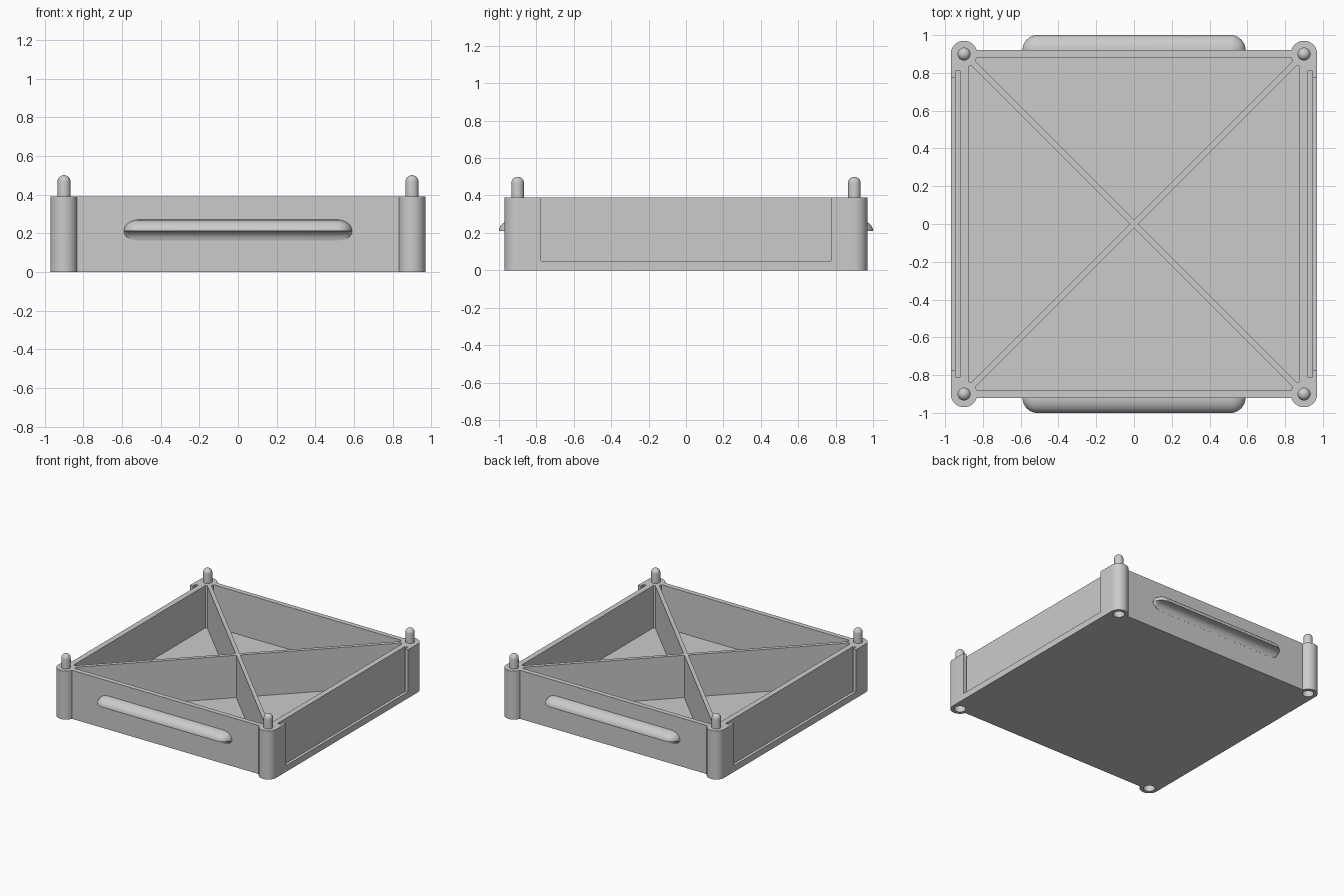
import bpy, bmesh
from math import pi, sin, cos, sqrt
from mathutils import Matrix

cube = bpy.data.objects.get("Cube")
if cube:
    bpy.data.objects.remove(cube, do_unlink=True)

grey = bpy.data.materials.new("plain grey")
grey.use_nodes = True
COLOUR = (0.6, 0.6, 0.6, 1)
grey.diffuse_color = COLOUR
grey.node_tree.nodes["Principled BSDF"].inputs["Base Color"].default_value = COLOUR

TOP, FLOOR, WALL_Y, POST = 0.39, 0.05, 0.92, 0.9


def make(name, bm):
    bmesh.ops.recalc_face_normals(bm, faces=bm.faces)
    mesh = bpy.data.meshes.new(name)
    bm.to_mesh(mesh)
    bm.free()
    mesh.materials.append(grey)
    obj = bpy.data.objects.new(name, mesh)
    bpy.context.collection.objects.link(obj)
    return obj


def box(name, x, y, z, turn=0):
    """Box from ranges (low, high), optionally turned about z."""
    bm = bmesh.new()
    bmesh.ops.create_cube(bm, size=1)
    for v in bm.verts:
        v.co = [r[0] + (c + 0.5) * (r[1] - r[0]) for c, r in zip(v.co, (x, y, z))]
    bm.transform(Matrix.Rotation(turn, 4, 'Z'))
    return make(name, bm)


def loft(name, rings):
    """Closed skin through rings of equal point count, capped at both ends."""
    bm = bmesh.new()
    loops = [[bm.verts.new(p) for p in ring] for ring in rings]
    n = len(loops[0])
    for a, b in zip(loops, loops[1:]):
        for i in range(n):
            j = (i + 1) % n
            bm.faces.new((a[i], a[j], b[j], b[i]))
    bm.faces.new(loops[0])
    bm.faces.new(loops[-1])
    return make(name, bm)


def turned(name, x, y, profile, sides=40):
    """Round part from (radius, height) pairs."""
    return loft(name, [[(x + r * cos(2 * pi * i / sides), y + r * sin(2 * pi * i / sides), z)
                        for i in range(sides)] for r, z in profile])


def combine(target, tool, operation):
    mod = target.modifiers.new(operation.lower(), 'BOOLEAN')
    mod.operation, mod.solver, mod.object = operation, 'EXACT', tool
    bpy.context.view_layer.objects.active = target
    bpy.ops.object.modifier_apply(modifier=mod.name)
    bpy.data.objects.remove(tool, do_unlink=True)


# Tray block with notched corners, hollowed
quarter = [(0.97, POST), (POST, POST), (POST, WALL_Y)]
outline = (quarter + [(-x, y) for x, y in reversed(quarter)]
           + [(-x, -y) for x, y in quarter] + [(x, -y) for x, y in reversed(quarter)])
tray = loft("tray", [[(x, y, z) for x, y in outline] for z in (0, TOP)])
combine(tray, box("cavity", (-0.875, 0.875), (-0.88, 0.88), (FLOOR, 0.6)), 'DIFFERENCE')

# Label slots: a groove behind an open window on each side
for s in (-1, 1):
    groove = sorted((s * 0.92, s * 0.945))
    window = sorted((s * 0.935, s * 1.05))
    combine(tray, box("groove", groove, (-0.81, 0.81), (0.03, 0.6)), 'DIFFERENCE')
    combine(tray, box("window", window, (-0.775, 0.775), (0.05, 0.6)), 'DIFFERENCE')

# Crossed dividers
for turn in (pi / 4, -pi / 4):
    combine(tray, box("divider", (-1.25, 1.25), (-0.015, 0.015), (0.03, TOP), turn), 'UNION')

# Corner posts with sockets beneath and stacking pegs on top
corners = [(x, y) for x in (-POST, POST) for y in (-POST, POST)]
for x, y in corners:
    combine(tray, turned("post", x, y, [(0.07, 0), (0.07, TOP)]), 'UNION')
for x, y in corners:
    combine(tray, turned("socket", x, y, [(0.042, -0.1), (0.042, 0.12)]), 'DIFFERENCE')
dome = [(0.034 * cos(a), 0.466 + 0.034 * sin(a)) for a in [pi / 2 * k / 8 for k in range(8)]]
parts = [tray]
for x, y in corners:
    parts.append(turned("stacking_peg", x, y, [(0.034, TOP - 0.01)] + dome + [(0.002, 0.5)]))


# Grip ledges: domed above, flat lip and concave fillet below
def ledge_ring(s, z, half, depth):
    """Flat-backed outline with both outer corners rounded by the depth."""
    pts = [(half, WALL_Y - 0.01)]
    for side in (1, -1):
        arc = [pi / 2 * k / 10 for k in range(11)]
        arc_pts = [(side * (half - depth * (1 - cos(a))), WALL_Y + depth * sin(a)) for a in arc]
        pts += arc_pts[::side]
    pts.append((-half, WALL_Y - 0.01))
    return [(x, s * y, z) for x, y in pts]


quarter_turn = [pi / 2 * k / 10 for k in range(11)]
for s, name in ((-1, "front_grip"), (1, "back_grip")):
    rings = []
    for a in quarter_turn:
        half = 0.51 + 0.08 * sqrt(1 - (1 - sin(a)) ** 2)
        rings.append(ledge_ring(s, 0.16 + 0.05 * sin(a), half, 0.05 * (1 - cos(a)) + 0.0005))
    for a in quarter_turn:
        reach = 0.08 * cos(a) + 0.0005
        rings.append(ledge_ring(s, 0.21 + 0.06 * sin(a), 0.51 + reach, reach))
    parts.append(loft(name, rings))

# Smooth the round parts, keep hard edges
bpy.ops.object.select_all(action='DESELECT')
for obj in parts:
    obj.select_set(True)
bpy.context.view_layer.objects.active = tray
bpy.ops.object.shade_smooth_by_angle(angle=pi / 6)
